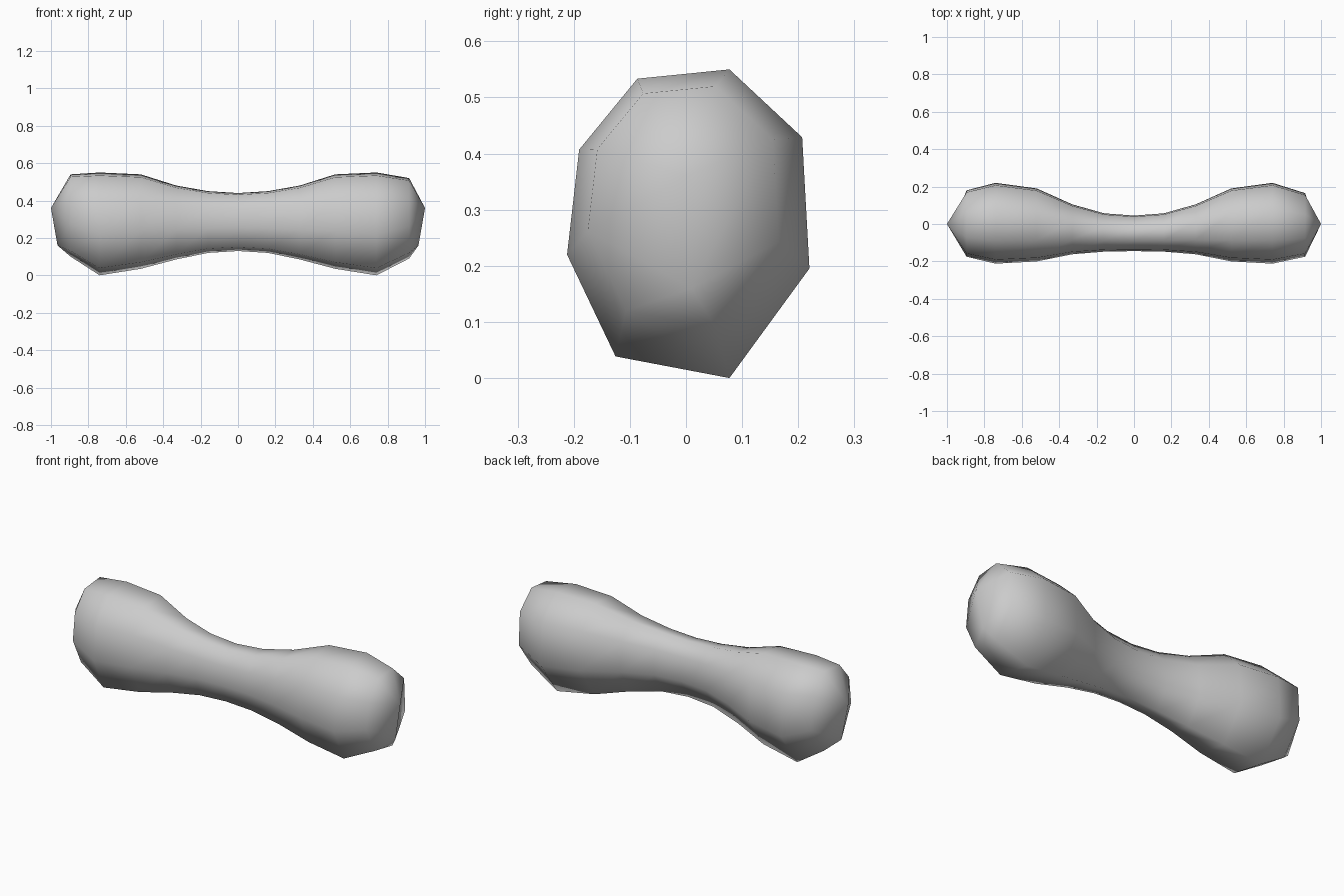
import bpy, bmesh

cube = bpy.data.objects.get("Cube")
if cube:
    bpy.data.objects.remove(cube, do_unlink=True)

# Plain grey clay
grey = bpy.data.materials.new("light_grey")
grey.use_nodes = True
colour = (0.6, 0.6, 0.6, 1)
grey.diffuse_color = colour
grey.node_tree.nodes["Principled BSDF"].inputs["Base Color"].default_value = colour

# Irregular eight-sided section, as fractions of width and height
SECTION = [(.29, .97), (.67, 1), (.97, .78), (1, .355),
           (.67, 0), (.2, .07), (0, .4), (.05, .74)]

# Half of the shaft: x, front y, back y, bottom z, top z
SHAFT = [(0, -.145, .045, .13, .44), (.16, -.148, .057, .12, .45),
         (.33, -.162, .105, .085, .48), (.52, -.2, .19, .035, .54),
         (.74, -.212, .22, .0, .55)]
END_RIGHT = (.915, -.175, .165, .09, .52)
END_LEFT = (-.895, -.175, .18, .1, .54)


def add_ring(bm, x, y0, y1, z0, z1):
    return [bm.verts.new((x, y0 + u * (y1 - y0), z0 + v * (z1 - z0)))
            for u, v in SECTION]


def add_cap(bm, ring, side):
    # Two-point cap: a high tip and a lower shoulder
    tip = bm.verts.new((side, 0, .36))
    low = bm.verts.new((side * .965, .01, .16))
    ends = [low if i in (3, 4, 5, 6) else tip for i in range(len(ring))]
    for i, a in enumerate(ring):
        j = (i + 1) % len(ring)
        corners = [a, ring[j], ends[j]]
        if ends[i] is not ends[j]:
            corners.append(ends[i])
        bm.faces.new(corners)


# Body: loft rings from end to end
stations = [END_LEFT] + [(-s[0], *s[1:]) for s in reversed(SHAFT[1:])]
stations += SHAFT + [END_RIGHT]
bm = bmesh.new()
rings = [add_ring(bm, *s) for s in stations]
for a, b in zip(rings, rings[1:]):
    for i in range(len(SECTION)):
        j = (i + 1) % len(SECTION)
        bm.faces.new((a[i], a[j], b[j], b[i]))
add_cap(bm, rings[0], -1)
add_cap(bm, rings[-1], 1)
bmesh.ops.recalc_face_normals(bm, faces=bm.faces)
for face in bm.faces:
    face.smooth = True

mesh = bpy.data.meshes.new("bone_body")
bm.to_mesh(mesh)
bm.free()
mesh.materials.append(grey)
body = bpy.data.objects.new("bone_body", mesh)
bpy.context.collection.objects.link(body)
